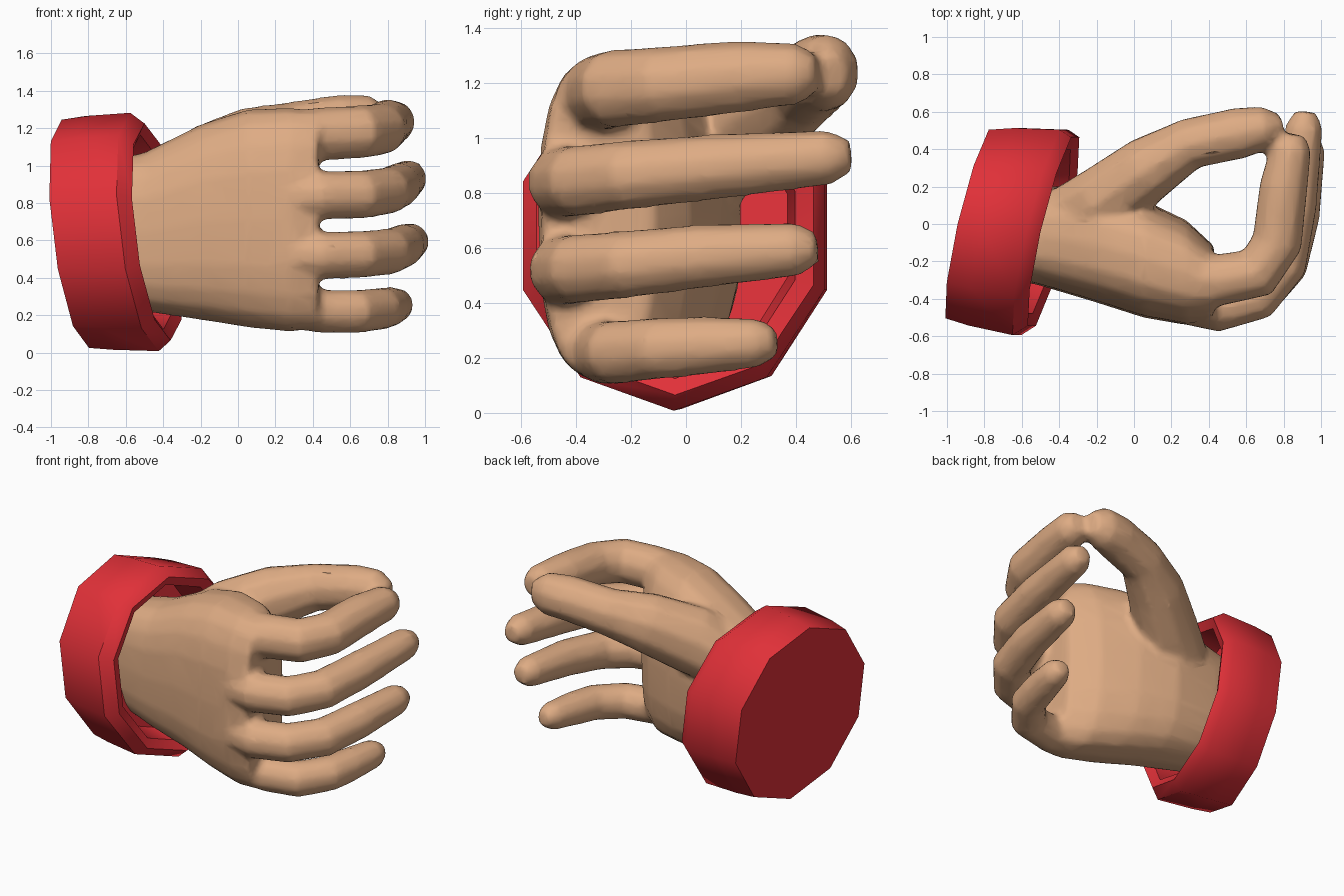
import bpy, bmesh, math
from mathutils import Vector

if "Cube" in bpy.data.objects:
    bpy.data.objects.remove(bpy.data.objects["Cube"])


def material(name, rgb):
    m = bpy.data.materials.new(name)
    m.diffuse_color = (*rgb, 1)
    m.use_nodes = True
    m.node_tree.nodes["Principled BSDF"].inputs["Base Color"].default_value = m.diffuse_color
    return m


def loft(bm, rings):
    # skin closed rings of points and cap both ends
    loops = [[bm.verts.new(p) for p in r] for r in rings]
    n = len(loops[0])
    for a, b in zip(loops, loops[1:]):
        for i in range(n):
            j = (i + 1) % n
            bm.faces.new((a[i], a[j], b[j], b[i]))
    bm.faces.new(loops[0])
    bm.faces.new(loops[-1])


def tube(bm, path, sides=10):
    # path rows: x, y, z, sideways radius, vertical radius
    pts = [Vector(p[:3]) for p in path]
    rings = []
    for i, (c, p) in enumerate(zip(pts, path)):
        t = (pts[min(i + 1, len(pts) - 1)] - pts[max(i - 1, 0)]).normalized()
        side = t.cross(Vector((0, 0, 1))).normalized()
        up = side.cross(t)
        rings.append([c + side * p[3] * math.cos(a) + up * p[4] * math.sin(a)
                      for a in (2 * math.pi * (k + .5) / sides for k in range(sides))])
    loft(bm, rings)


def make(name, bm, mat):
    bmesh.ops.recalc_face_normals(bm, faces=bm.faces[:])
    me = bpy.data.meshes.new(name)
    bm.to_mesh(me)
    bm.free()
    me.materials.append(mat)
    ob = bpy.data.objects.new(name, me)
    bpy.context.collection.objects.link(ob)
    bpy.ops.object.select_all(action='DESELECT')
    ob.select_set(True)
    bpy.context.view_layer.objects.active = ob
    return ob


skin = material("skin", (0.73, 0.41, 0.23))
red = material("red_cloth", (0.75, 0.03, 0.04))

# palm: rounded box sections along x (x, y0, y1, z0, z1)
bm = bmesh.new()
palm = [(-.80, -.26, .16, .30, 1.00), (-.50, -.33, .20, .22, 1.07),
        (-.20, -.42, .20, .175, 1.22), (.05, -.50, .13, .135, 1.30),
        (.28, -.54, .02, .11, 1.31), (.43, -.52, -.12, .13, 1.29)]


def bulge(v, e=.72):
    return math.copysign(abs(v) ** e, v)


rings = []
for x, y0, y1, z0, z1 in palm:
    rings.append([(x, (y0 + y1) / 2 + (y1 - y0) / 2 * bulge(math.cos(a)),
                   (z0 + z1) / 2 + (z1 - z0) / 2 * bulge(math.sin(a)))
                  for a in (2 * math.pi * k / 20 for k in range(20))])
loft(bm, rings)

# fingers: knuckle, bend and tip points with a radius each
fingers = [
    (.137, [(.2, -.29, 1.15), (.45, -.30, 1.17), (.66, -.26, 1.18), (.765, -.1, 1.195),
            (.80, .2, 1.225), (.84, .41, 1.235), (.85, .48, 1.24)]),
    (.125, [(.2, -.40, .83), (.45, -.45, .84), (.66, -.39, .845), (.80, -.22, .865),
            (.86, .1, .895), (.91, .52, .93), (.92, .60, .935)]),
    (.122, [(.2, -.40, .52), (.45, -.45, .52), (.66, -.39, .525), (.81, -.22, .54),
            (.88, .05, .57), (.925, .40, .595), (.93, .48, .60)]),
    (.112, [(.2, -.28, .25), (.45, -.30, .22), (.64, -.26, .22), (.77, -.1, .235),
            (.81, .06, .245), (.85, .26, .255), (.86, .33, .26)]),
]
taper = (1, 1.05, 1.05, 1.02, .97, .82, .48)
for r, path in fingers:
    tube(bm, [(*p, r * t, r * t) for p, t in zip(path, taper)])

# thumb reaching over to the index fingertip
tube(bm, [(-.42, .00, .84, .17, .18), (-.15, .13, 1.00, .20, .23), (.08, .30, 1.12, .18, .20),
          (.30, .43, 1.19, .142, .155), (.56, .485, 1.235, .142, .148),
          (.70, .515, 1.24, .12, .14), (.79, .53, 1.23, .06, .08)])
hand = make("hand", bm, skin)

# fuse the overlapping volumes into one soft, fairly coarse skin
m = hand.modifiers.new("fuse", 'REMESH')
m.mode = 'VOXEL'
m.voxel_size = .022
m.use_smooth_shade = True
m = hand.modifiers.new("soften", 'SMOOTH')
m.factor = .5
m.iterations = 5
m = hand.modifiers.new("coarsen", 'DECIMATE')
m.ratio = .25

# cuff: ten-sided tilted sleeve with closed back and open front
bm = bmesh.new()
sleeve = [(-.87, .00, .635, .53, .61), (-.74, -.015, .64, .555, .625),
          (-.50, -.045, .645, .577, .637), (-.43, -.04, .645, .53, .58),
          (-.46, -.04, .645, .46, .52), (-.66, -.03, .645, .42, .49)]
rings = []
for x, y, z, ry, rz in sleeve:
    ring = []
    for k in range(10):
        a = math.pi / 2 + 2 * math.pi * k / 10
        dy, dz = ry * math.cos(a), rz * math.sin(a)
        ring.append((x + .23 * dy - .12 * dz, y + dy, z + dz))
    rings.append(ring)
loft(bm, rings)
make("sleeve_cuff", bm, red)
bpy.ops.object.shade_smooth_by_angle(angle=math.radians(42))
